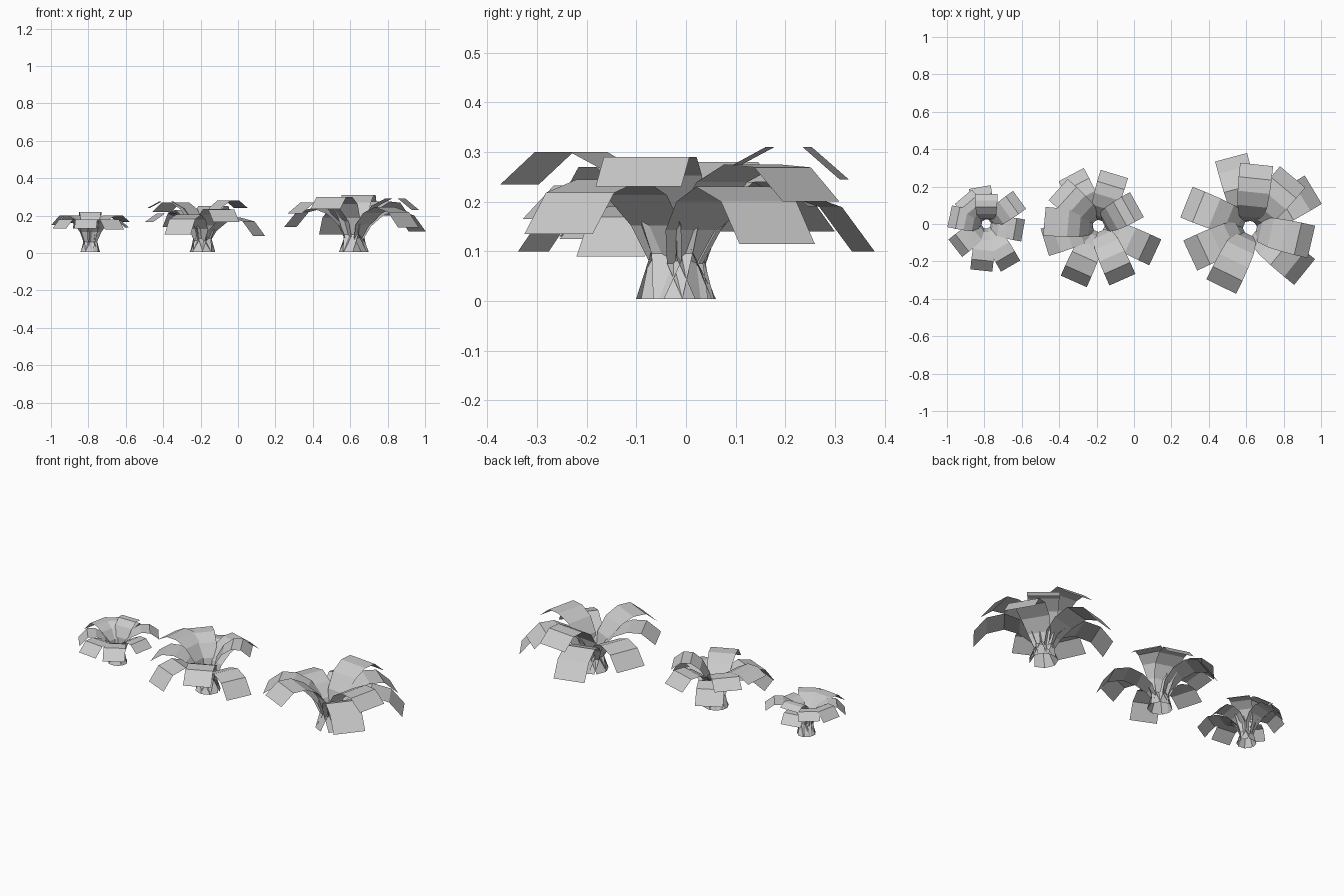
import bpy
from math import cos, sin, radians


def leaf(verts, faces, centre, scale, angle, reach, height, tip_z):
    """Arching strip: narrow upright stalk that widens, curls over and droops."""
    a = radians(angle)
    sag = max(0, height - tip_z - 0.065) * 0.6
    # radius, height, width along the arch
    section = [
        (0.075 * scale, 0.004, 0.06),
        (0.035 * scale, 0.33 * height, 0.085),
        (0.17 * reach, 0.62 * height, 0.13),
        (0.34 * reach, 0.87 * height, 0.16),
        (0.56 * reach, height, 0.172),
        (0.78 * reach + 0.5 * sag, height - sag, 0.177),
        (reach, tip_z, 0.177),
    ]
    start = len(verts)
    for r, z, w in section:
        for side in (-0.5, 0.5):
            t = side * w * scale
            verts.append((centre[0] + r * cos(a) - t * sin(a),
                          centre[1] + r * sin(a) + t * cos(a), z))
    for i in range(len(section) - 1):
        k = start + 2 * i
        faces.append((k, k + 2, k + 3, k + 1))


def plant(name, centre, scale, leaves):
    verts, faces = [], []
    for spec in leaves:
        leaf(verts, faces, centre, scale, *spec)
    mesh = bpy.data.meshes.new(name)
    mesh.from_pydata(verts, [], faces)
    obj = bpy.data.objects.new(name, mesh)
    bpy.context.collection.objects.link(obj)


# Each leaf: direction in degrees, reach, arch height, tip height
plant("large_plant", (0.62, -0.02), 1.0, [
    (84, 0.34, 0.31, 0.245), (105, 0.39, 0.225, 0.10),
    (244, 0.35, 0.30, 0.235), (-13, 0.337, 0.29, 0.23),
    (-39, 0.376, 0.245, 0.135), (31, 0.395, 0.23, 0.115),
    (50, 0.355, 0.275, 0.20), (205, 0.352, 0.27, 0.21),
    (158, 0.366, 0.24, 0.14),
])
plant("medium_plant", (-0.19, -0.01), 0.86, [
    (118, 0.31, 0.23, 0.14), (138, 0.29, 0.27, 0.22),
    (73, 0.29, 0.25, 0.19), (29, 0.235, 0.28, 0.24),
    (-25, 0.335, 0.19, 0.09), (-66, 0.315, 0.235, 0.165),
    (246, 0.325, 0.205, 0.10), (197, 0.30, 0.21, 0.165),
    (175, 0.29, 0.275, 0.24),
])
plant("small_plant", (-0.79, 0.0), 0.67, [
    (90, 0.16, 0.22, 0.20), (100, 0.20, 0.18, 0.13),
    (36, 0.22, 0.20, 0.165), (-10, 0.20, 0.175, 0.135),
    (-60, 0.26, 0.18, 0.125), (264, 0.25, 0.18, 0.13),
    (218, 0.21, 0.18, 0.13), (168, 0.20, 0.20, 0.15),
    (130, 0.19, 0.20, 0.16),
])
